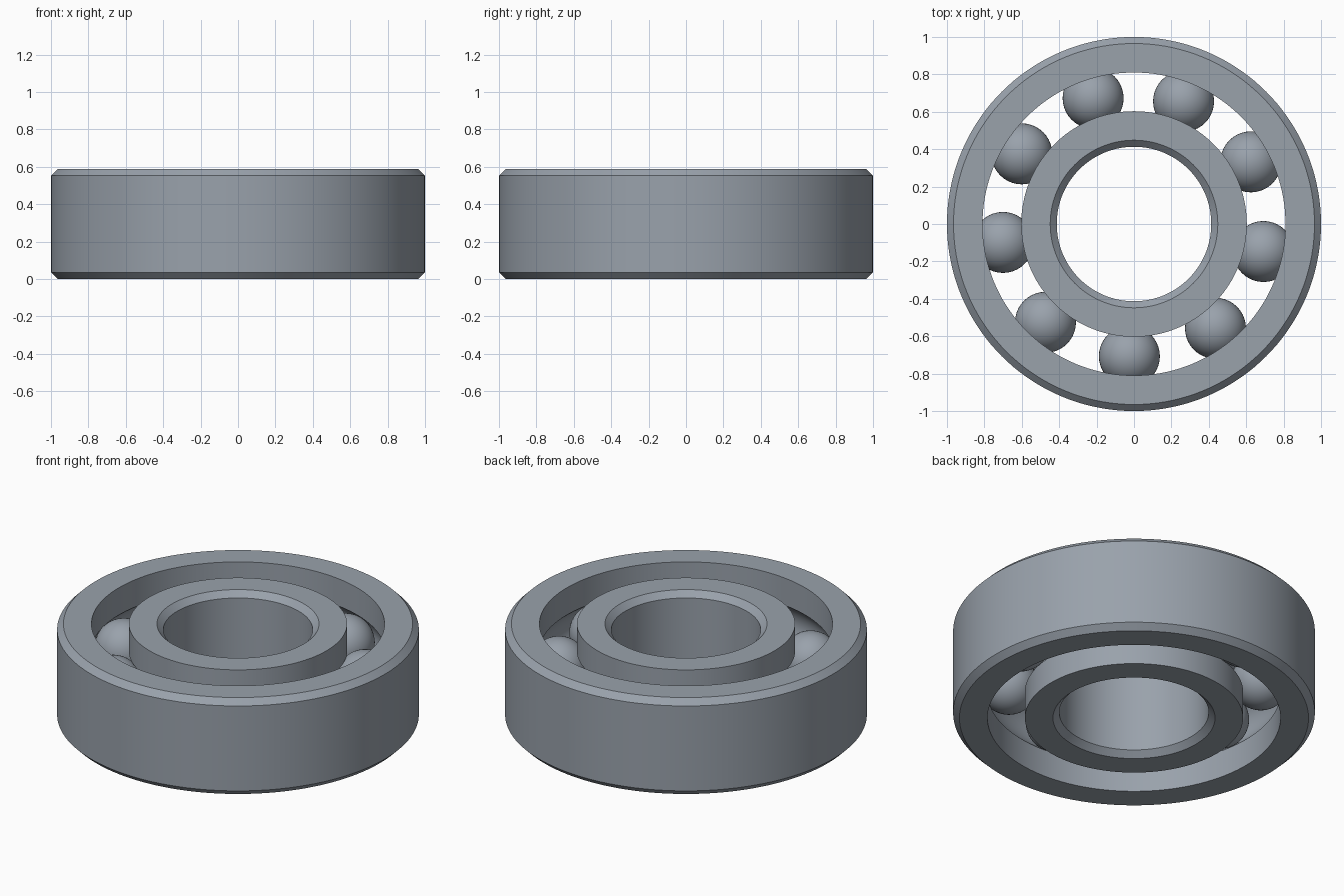
import bpy, bmesh
from math import sin, cos, tau, radians, asin, acos, pi

cube = bpy.data.objects.get("Cube")
if cube:
    bpy.data.objects.remove(cube, do_unlink=True)

HEIGHT, MID = 0.588, 0.294
CHAMFER = 0.035
PITCH, BALL_R, GROOVE_R = 0.7075, 0.163, 0.164
BALLS, FIRST_ANGLE = 9, -92
SEGMENTS, GROOVE_STEPS = 144, 16

steel = bpy.data.materials.new("steel grey")
steel.use_nodes = True
color = (0.32, 0.36, 0.41, 1)
steel.diffuse_color = color
steel.node_tree.nodes["Principled BSDF"].inputs["Base Color"].default_value = color


def finish(name, bm):
    """Turn a bmesh into a smooth-shaded steel object."""
    bmesh.ops.recalc_face_normals(bm, faces=bm.faces)
    mesh = bpy.data.meshes.new(name)
    bm.to_mesh(mesh)
    bm.free()
    mesh.materials.append(steel)
    obj = bpy.data.objects.new(name, mesh)
    bpy.context.collection.objects.link(obj)
    bpy.ops.object.select_all(action='DESELECT')
    obj.select_set(True)
    bpy.context.view_layer.objects.active = obj
    bpy.ops.object.shade_smooth_by_angle(angle=radians(30))
    return obj


def race(name, plain_r, groove_r):
    """Lathe a ring: chamfered plain wall on one side, ball groove on the other."""
    side = 1 if groove_r > plain_r else -1
    c = CHAMFER * side
    profile = [(plain_r + c, HEIGHT), (plain_r, HEIGHT - CHAMFER),
               (plain_r, CHAMFER), (plain_r + c, 0), (groove_r, 0)]
    # groove arc, following the ball circle from bottom to top
    half = acos(abs(PITCH - groove_r) / GROOVE_R)
    for i in range(GROOVE_STEPS + 1):
        a = -half + 2 * half * i / GROOVE_STEPS
        profile.append((PITCH - side * GROOVE_R * cos(a), MID + GROOVE_R * sin(a)))
    profile.append((groove_r, HEIGHT))

    bm = bmesh.new()
    rings = [[bm.verts.new((r * cos(tau * s / SEGMENTS), r * sin(tau * s / SEGMENTS), z))
              for r, z in profile] for s in range(SEGMENTS)]
    n = len(profile)
    for s, ring in enumerate(rings):
        following = rings[(s + 1) % SEGMENTS]
        for i in range(n):
            j = (i + 1) % n
            bm.faces.new((ring[i], following[i], following[j], ring[j]))
    return finish(name, bm)


race("outer_race", 1.0, 0.81)
race("inner_race", 0.413, 0.603)

# rolling balls spaced evenly around the pitch circle
for k in range(BALLS):
    a = radians(FIRST_ANGLE) + tau * k / BALLS
    bm = bmesh.new()
    bmesh.ops.create_uvsphere(bm, u_segments=40, v_segments=24, radius=BALL_R)
    ball = finish(f"ball_{k + 1}", bm)
    ball.location = (PITCH * cos(a), PITCH * sin(a), MID)
